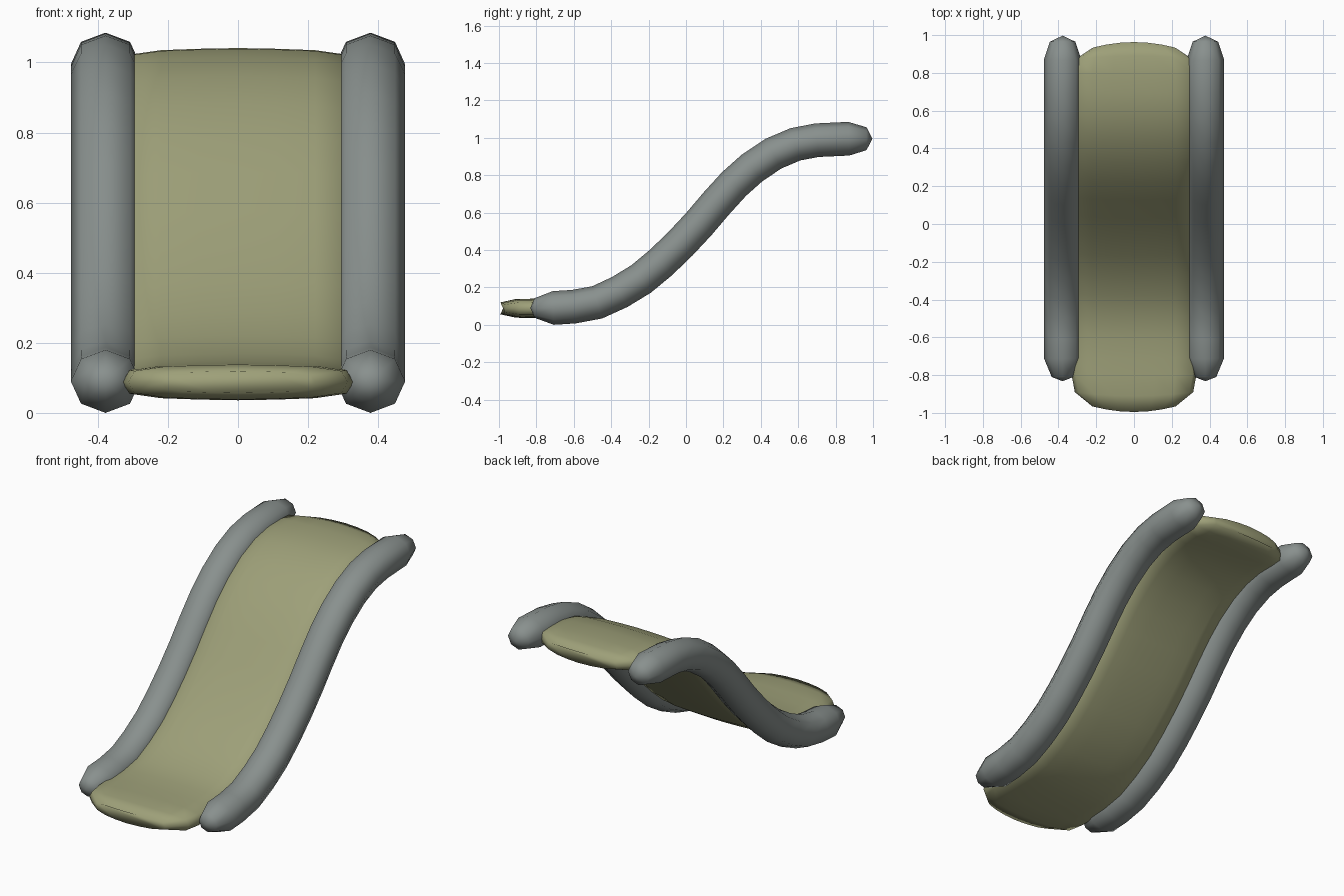
import bpy, bmesh, math

if "Cube" in bpy.data.objects:
    bpy.data.objects.remove(bpy.data.objects["Cube"])

# Shared S-shaped side path of the slide as (y, z)
PATH = [(-0.71, 0.09), (-0.6, 0.097), (-0.475, 0.12), (-0.355, 0.175), (-0.24, 0.245),
        (-0.135, 0.332), (-0.03, 0.433), (0.068, 0.538), (0.165, 0.652), (0.257, 0.753),
        (0.355, 0.84), (0.467, 0.915), (0.585, 0.965), (0.70, 0.987), (0.87, 0.995)]


def material(name, rgb):
    m = bpy.data.materials.new(name)
    m.diffuse_color = (*rgb, 1)
    m.use_nodes = True
    m.node_tree.nodes["Principled BSDF"].inputs["Base Color"].default_value = m.diffuse_color
    return m


def loft(name, rings, mat):
    """Skin a list of equal-length point rings and cap both ends."""
    bm = bmesh.new()
    rows = [[bm.verts.new(p) for p in r] for r in rings]
    n = len(rows[0])
    for a, b in zip(rows, rows[1:]):
        for i in range(n):
            j = (i + 1) % n
            bm.faces.new((a[i], a[j], b[j], b[i]))
    bm.faces.new(rows[0])
    bm.faces.new(rows[-1])
    bmesh.ops.remove_doubles(bm, verts=bm.verts, dist=1e-4)
    bmesh.ops.recalc_face_normals(bm, faces=bm.faces)
    for f in bm.faces:
        f.smooth = True
    me = bpy.data.meshes.new(name)
    bm.to_mesh(me)
    bm.free()
    me.materials.append(mat)
    ob = bpy.data.objects.new(name, me)
    bpy.context.collection.objects.link(ob)
    return ob


def stations(path):
    """Yield y, z and the path normal at every path point."""
    for i, (y, z) in enumerate(path):
        a, b = path[max(i - 1, 0)], path[min(i + 1, len(path) - 1)]
        d = math.hypot(b[0] - a[0], b[1] - a[1])
        yield y, z, -(b[1] - a[1]) / d, (b[0] - a[0]) / d


grey = material("rail_grey", (0.25, 0.28, 0.27))
khaki = material("bed_khaki", (0.34, 0.35, 0.19))

# Side rails: eight-sided tubes with rounded tips
rail_path = [(-0.832, 0.09), (-0.81, 0.09)] + PATH + [(0.965, 0.995), (0.997, 0.995)]
scales = [0.0, 0.58] + [1.0] * len(PATH) + [0.68, 0.0]
for name, cx in (("left_rail", -0.378), ("right_rail", 0.378)):
    rings = []
    for (y, z, ny, nz), s in zip(stations(rail_path), scales):
        ring = []
        for k in range(8):
            t = math.tau * k / 8
            h = 0.09 * s * math.sin(t)
            ring.append((cx + 0.099 * s * math.cos(t), y + ny * h, z + nz * h))
        rings.append(ring)
    loft(name, rings, grey)

# Sliding bed: thin rounded slab with bowed ends
half = [(0.33, 0.0), (0.31, 0.033), (0.22, 0.046), (0.11, 0.05), (0.0, 0.052)]
upper = half + [(-x, h) for x, h in half[-2::-1]]
section = upper + [(x, -h) for x, h in upper[-2:0:-1]]
bed_path = [(-0.965, 0.088), (-0.89, 0.088), (-0.80, 0.088)] + PATH[:-1] + \
           [(0.80, 0.989), (0.87, 0.99), (0.932, 0.988)]
# width scale, thickness scale and end bow of the outer stations
ends = [(0.67, 0.6, 0.03), (0.95, 0.96, 0.02)]
plain = [(1, 1, 0)] * (len(bed_path) - 4)
shape = [(w, t, -b) for w, t, b in ends] + plain + ends[::-1]
rings = []
for (y, z, ny, nz), (w, t, bow) in zip(stations(bed_path), shape):
    rings.append([(x * w, y + ny * h * t + bow * (1 - (x / 0.33) ** 2), z + nz * h * t)
                  for x, h in section])
loft("slide_bed", rings, khaki)
